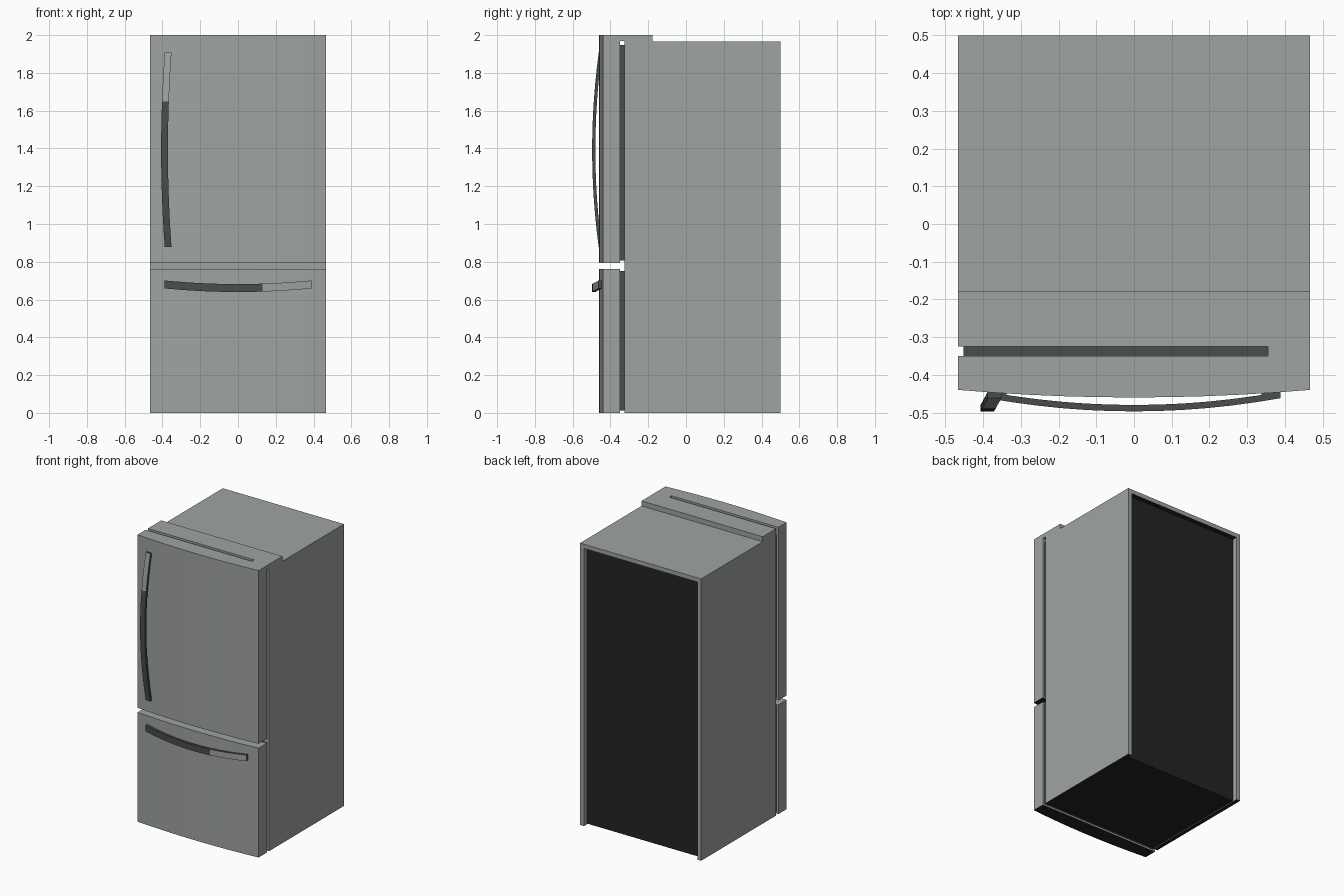
import bpy, bmesh

if "Cube" in bpy.data.objects:
    bpy.data.objects.remove(bpy.data.objects["Cube"])

def material(name, rgb):
    m = bpy.data.materials.new(name)
    m.diffuse_color = (*rgb, 1)
    m.use_nodes = True
    m.node_tree.nodes["Principled BSDF"].inputs["Base Color"].default_value = m.diffuse_color
    return m

STEEL = material("brushed_steel", (0.345, 0.37, 0.362))
DARK = material("dark_grey", (0.07, 0.073, 0.073))
BLACK = material("black", (0.017, 0.017, 0.017))

def finish(bm, name, mats, rule=None):
    bmesh.ops.recalc_face_normals(bm, faces=bm.faces)
    bm.normal_update()
    if rule:
        for f in bm.faces:
            f.material_index = rule(f)
    me = bpy.data.meshes.new(name)
    bm.to_mesh(me)
    bm.free()
    for m in mats:
        me.materials.append(m)
    ob = bpy.data.objects.new(name, me)
    bpy.context.collection.objects.link(ob)
    return ob

def prism(name, pts, axis, lo, hi, mats, rule=None):
    """Extrude a 2D outline along axis 'y' (pts are x,z) or 'z' (pts are x,y)."""
    bm = bmesh.new()
    put = (lambda p, d: (p[0], d, p[1])) if axis == 'y' else (lambda p, d: (p[0], p[1], d))
    a = [bm.verts.new(put(p, lo)) for p in pts]
    b = [bm.verts.new(put(p, hi)) for p in pts]
    bm.faces.new(a)
    bm.faces.new(b)
    for i in range(len(pts)):
        j = (i + 1) % len(pts)
        bm.faces.new((a[i], a[j], b[j], b[i]))
    return finish(bm, name, mats, rule)

def box(name, x0, x1, y0, y1, z0, z1, mats, rule=None):
    return prism(name, [(x0, y0), (x1, y0), (x1, y1), (x0, y1)], 'z', z0, z1, mats, rule)

W = 0.467
underside = lambda f: 1 if f.normal.z < -0.9 else 0

# Cabinet shell, open at the back and bottom
T = 0.03
prism("cabinet_shell",
      [(-W, 0), (-W, 1.965), (W, 1.965), (W, 0), (W - T, 0),
       (W - T, 1.965 - T), (-W + T, 1.965 - T), (-W + T, 0)],
      'y', -0.325, 0.5, [STEEL, BLACK], underside)

# Recessed black back and floor, with a steel front
box("cabinet_core", -W + T, W - T, -0.325, 0.465, 0.004, 1.965 - T, [STEEL, BLACK],
    lambda f: 0 if f.normal.y < -0.9 else 1)

# Raised top cover and the hinge bridge to the door
box("top_cover", -W, W, -0.325, -0.178, 1.965, 2.0, [STEEL])
box("hinge_bridge", 0.355, W, -0.35, -0.325, 1.97, 2.0, [STEEL])

# Doors with bowed fronts, and their gaskets
def door_front(x):
    return -0.44 - 0.02 * (1 - (x / W) ** 2)

N = 10
bow = [(-W + 2 * W * i / N, door_front(-W + 2 * W * i / N)) for i in range(N + 1)]
outline = bow + [(W, -0.35), (-W, -0.35)]
for part, z0, z1, g0, g1 in (("freezer", 0, 0.762, 0.012, 0.752),
                             ("fridge", 0.793, 2.0, 0.807, 1.947)):
    prism(part + "_door", outline, 'z', z0, z1, [STEEL, BLACK], underside)
    box(part + "_gasket", -0.452, 0.452, -0.35, -0.325, g0, g1, [DARK])

# Bowed handles: flat bar bulging outwards and drifting sideways in the middle
def handle(name, centre, half, side, drift, hw, vertical, split):
    bm = bmesh.new()
    rings, n = [], 12
    for i in range(n + 1):
        t = -1 + 2 * i / n
        b = 1 - t * t
        out = -0.462 - 0.035 * b
        s = side + drift * b
        ring = []
        for w, y in ((-hw, out), (hw, out), (hw, out + 0.017), (-hw, out + 0.017)):
            a = centre + half * t
            ring.append(bm.verts.new((s + w, y, a) if vertical else (a, y, s + w)))
        rings.append(ring)
    for r, q in zip(rings, rings[1:]):
        for k in range(4):
            bm.faces.new((r[k], r[(k + 1) % 4], q[(k + 1) % 4], q[k]))
    bm.faces.new(rings[0])
    bm.faces.new(rings[-1])

    # the far end of the front face is light steel
    def rule(f):
        c = f.calc_center_median()
        along = c.z if vertical else c.x
        return 1 if f.normal.y < -0.8 and along > centre + half * split else 0
    finish(bm, name, [DARK, STEEL], rule)

    # mounting feet against the door
    for tag, e in (("start", -1), ("end", 1)):
        a0, a1 = sorted((centre + e * half, centre + e * (half - 0.05)))
        s0, s1 = side - hw * 0.8, side + hw * 0.8
        if vertical:
            box(f"{name}_foot_{tag}", s0, s1, -0.461, -0.435, a0, a1, [DARK])
        else:
            box(f"{name}_foot_{tag}", a0, a1, -0.461, -0.435, s0, s1, [DARK])

handle("fridge_handle", 1.392, 0.515, -0.37, -0.019, 0.018, True, 0.5)
handle("freezer_handle", 0.0, 0.388, 0.68, -0.019, 0.021, False, 1 / 3)
